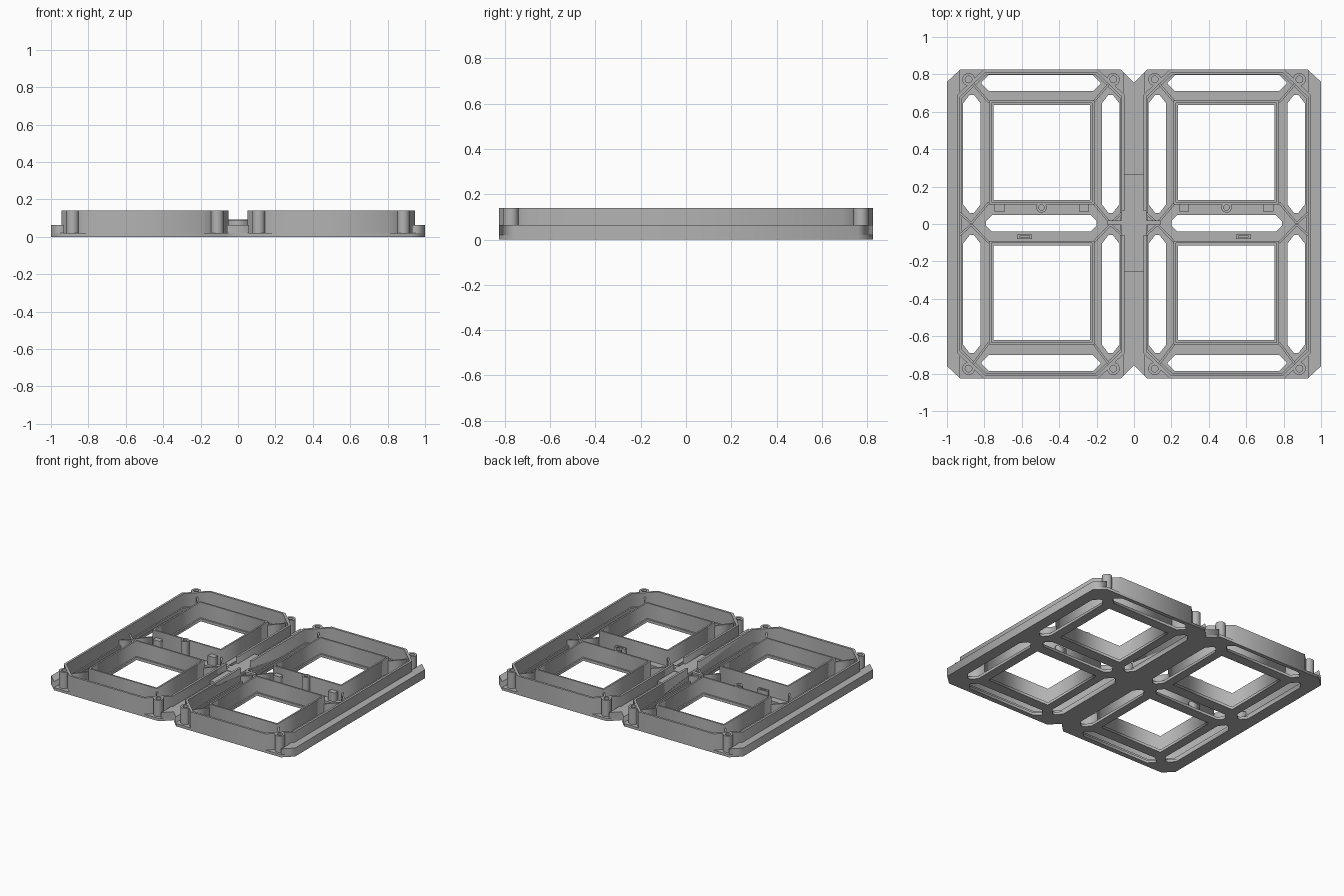
import bpy, bmesh
from math import cos, sin, tau, hypot

cube = bpy.data.objects.get("Cube")
if cube:
    bpy.data.objects.remove(cube, do_unlink=True)

grey = bpy.data.materials.new("mid_grey")
grey.use_nodes = True
colour = (0.45, 0.45, 0.45, 1)
grey.diffuse_color = colour
grey.node_tree.nodes["Principled BSDF"].inputs["Base Color"].default_value = colour

FLOOR, STEP, TOP = 0.02, 0.063, 0.14


def prism(name, loops, z0, z1):
    """Extrude an outline with holes from z0 to z1."""
    curve = bpy.data.curves.new(name, "CURVE")
    curve.dimensions = "2D"
    curve.fill_mode = "BOTH"
    curve.extrude = (z1 - z0) / 2
    for loop in loops:
        spline = curve.splines.new("POLY")
        spline.points.add(len(loop) - 1)
        for p, (x, y) in zip(spline.points, loop):
            p.co = (x, y, 0, 1)
        spline.use_cyclic_u = True
    temp = bpy.data.objects.new(name + "_curve", curve)
    bpy.context.collection.objects.link(temp)
    deps = bpy.context.evaluated_depsgraph_get()
    mesh = bpy.data.meshes.new_from_object(temp.evaluated_get(deps))
    bpy.data.objects.remove(temp, do_unlink=True)
    bm = bmesh.new()
    bm.from_mesh(mesh)
    bmesh.ops.remove_doubles(bm, verts=bm.verts, dist=0.0001)
    bmesh.ops.translate(bm, verts=bm.verts, vec=(0, 0, (z0 + z1) / 2))
    bmesh.ops.recalc_face_normals(bm, faces=bm.faces)
    bm.to_mesh(mesh)
    bm.free()
    mesh.materials.clear()
    mesh.materials.append(grey)
    obj = bpy.data.objects.new(name, mesh)
    bpy.context.collection.objects.link(obj)
    return obj


def rect(x0, x1, y0, y1):
    return [(x0, y0), (x1, y0), (x1, y1), (x0, y1)]


def octagon(x0, x1, y0, y1, cx, cy=None):
    cy = cy or cx
    return [(x0 + cx, y0), (x1 - cx, y0), (x1, y0 + cy), (x1, y1 - cy),
            (x1 - cx, y1), (x0 + cx, y1), (x0, y1 - cy), (x0, y0 + cy)]


def circle(x, y, r, n=20):
    return [(x + r * cos(tau * i / n), y + r * sin(tau * i / n)) for i in range(n)]


def rib(a, b, w=0.012):
    """Thin straight bar outline from a to b."""
    d = hypot(b[0] - a[0], b[1] - a[1])
    nx, ny = (a[1] - b[1]) / d * w / 2, (b[0] - a[0]) / d * w / 2
    return [(a[0] + nx, a[1] + ny), (b[0] + nx, b[1] + ny),
            (b[0] - nx, b[1] - ny), (a[0] - nx, a[1] - ny)]


def flip(loop, s):
    return [(x * s, y) for x, y in loop]


MID = 0.4975
windows = {"back": (0.115, 0.65), "front": (-0.635, -0.1)}

# Floor openings of one half
openings = [octagon(0.18, 0.815, 0.71, 0.797, 0.04),
            octagon(0.18, 0.815, -0.787, -0.70, 0.04),
            octagon(0.20, 0.79, -0.04, 0.047, 0.03)]
for y0, y1 in ((0.06, 0.69), (-0.69, -0.06)):
    openings += [octagon(0.82, 0.914, y0, y1, 0.035, 0.045),
                 octagon(0.078, 0.172, y0, y1, 0.035, 0.045)]
for y0, y1 in windows.values():
    openings.append(rect(0.235, 0.752, y0 + 0.014, y1 - 0.014))

# Floor plate with a notch at the middle of the front and back edges
quarter = [(1, 0.76), (0.93, 0.825), (0.07, 0.825), (0, 0.755)]
back = quarter + [(-x, y) for x, y in quarter[2::-1]]
outline = back + [(x, -y) for x, y in reversed(back)]
prism("floor_plate", [outline] + [flip(o, s) for o in openings for s in (1, -1)], 0, FLOOR)

for side, s in (("left", 1), ("right", -1)):
    def part(name, loops, z0, z1):
        return prism(side + "_" + name, [flip(l, s) for l in loops], z0, z1)

    # Outer step along the side
    part("side_step", [[(1, -0.76), (1, 0.76), (0.93, 0.825), (0.93, -0.825)]], 0, STEP)

    # Tray wall, opened towards the centre
    wall = part("tray_wall", [octagon(0.05, 0.945, -0.825, 0.825, 0.14, 0.135),
                              octagon(0.066, 0.929, -0.809, 0.809, 0.133, 0.128)], 0.005, TOP)
    cutter = part("wall_cutter", [rect(0.03, 0.075, -0.06, 0.07)], 0.09, 0.2)
    cutter.hide_render = True
    cutter.hide_viewport = True
    cut = wall.modifiers.new("centre_opening", "BOOLEAN")
    cut.object = cutter
    cut.solver = "EXACT"
    # Low ledge inside the wall
    part("wall_ledge", [octagon(0.055, 0.94, -0.82, 0.82, 0.138, 0.133),
                        octagon(0.076, 0.919, -0.799, 0.799, 0.13, 0.125)], 0.004, 0.04)

    # Window frames
    for name, (y0, y1) in windows.items():
        part(name + "_window_frame", [rect(0.212, 0.775, y0 - 0.01, y1 + 0.01),
                                      rect(0.224, 0.763, y0 + 0.002, y1 - 0.002)], 0.005, TOP - 0.005)

    # Hollow corner posts and diagonal ribs
    for end, sy in (("back", 1), ("front", -1)):
        y0, y1 = windows[end]
        far, near = (y1, y0) if sy > 0 else (y0, y1)
        for edge, k in (("outer", 1), ("inner", -1)):
            px, wx = MID + k * 0.387, MID + k * 0.278
            tag = end + "_" + edge
            post = part(tag + "_post", [circle(px, sy * 0.773, 0.034),
                                        circle(px, sy * 0.773, 0.018)], 0.01, TOP)
            bpy.ops.object.select_all(action="DESELECT")
            post.select_set(True)
            bpy.context.view_layer.objects.active = post
            bpy.ops.object.shade_smooth_by_angle()
            part(tag + "_corner_rib",
                 [rib((wx, far), (MID + k * 0.366, sy * 0.752))], 0.005, 0.11)
            part(tag + "_middle_rib",
                 [rib((wx, near), (MID + k * 0.372, sy * 0.004))], 0.005, 0.08)
            part(tag + "_edge_rib",
                 [rib((MID + k * 0.372, sy * 0.004), (MID + k * 0.435, sy * 0.06))], 0.005, 0.08)

    # Tabs, pin and clip between the windows
    for i, x in enumerate((0.24, 0.69)):
        part("tab_%d" % (i + 1), [rect(x, x + 0.055, 0.067, 0.108)], 0.01, 0.085)
    part("pin", [circle(0.495, 0.089, 0.028, 16), circle(0.495, 0.089, 0.015, 16)], 0.01, 0.14)
    part("clip", [rect(0.545, 0.625, -0.08, -0.055), rect(0.56, 0.61, -0.073, -0.062)], 0.01, 0.07)

    # Cross arm walls at the centre
    part("cross_arm", [rect(0.045, 0.142, -0.006, 0.018)], 0.005, 0.09)

# Centre spine with a raised middle
prism("centre_spine", [[(0.06, 0.815), (0, 0.755), (-0.06, 0.815),
                        (-0.06, -0.815), (0, -0.755), (0.06, -0.815)]], 0, STEP)
prism("spine_bridge", [rect(-0.052, 0.052, -0.255, 0.265)], 0.01, 0.088)
prism("centre_block", [rect(-0.055, 0.055, -0.06, 0.07)], 0.01, 0.092)
